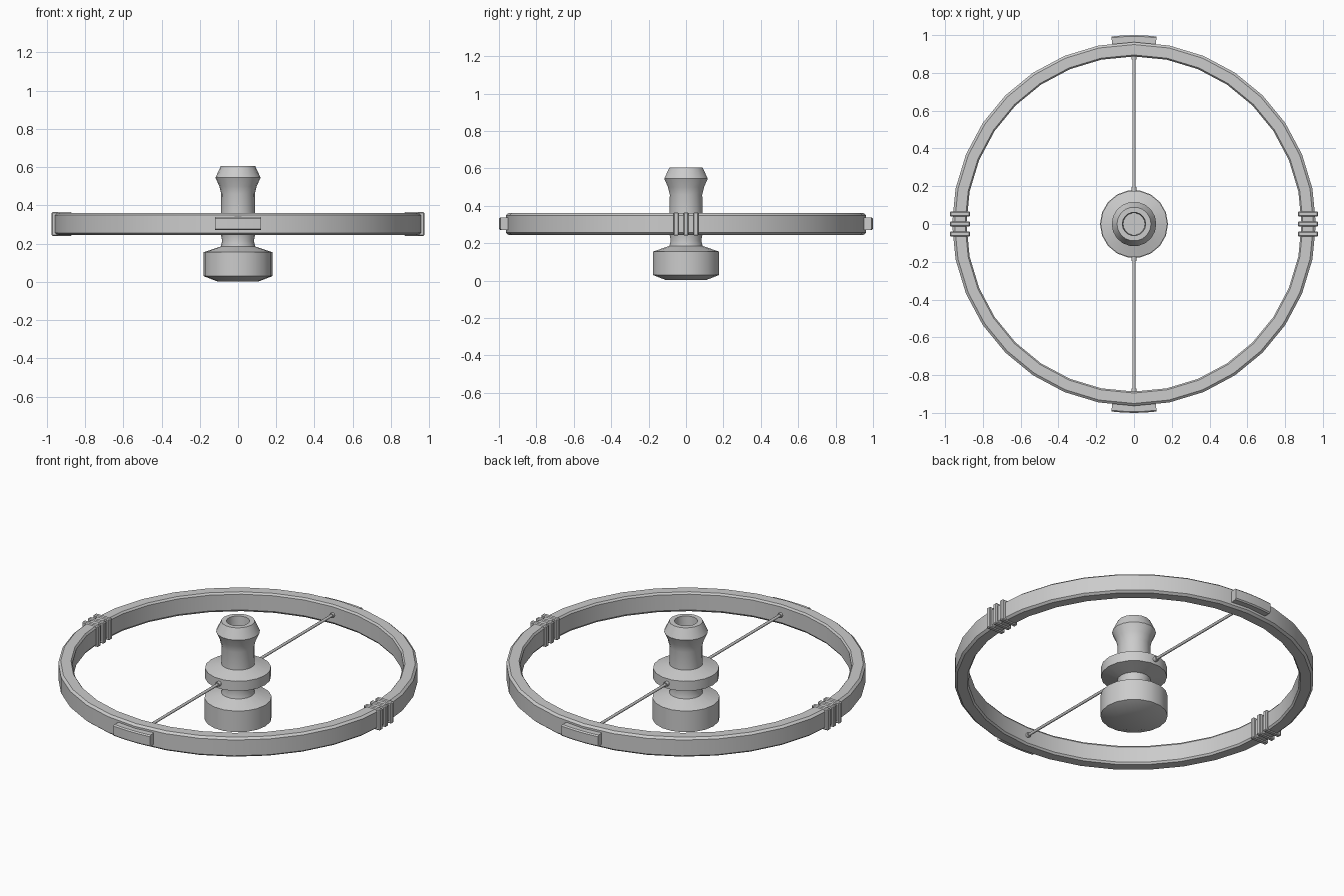
import bpy, bmesh
from math import cos, sin, pi, radians

if "Cube" in bpy.data.objects:
    bpy.data.objects.remove(bpy.data.objects["Cube"])


def make(name, bm, smooth=None):
    bmesh.ops.remove_doubles(bm, verts=bm.verts, dist=1e-5)
    bmesh.ops.recalc_face_normals(bm, faces=bm.faces)
    me = bpy.data.meshes.new(name)
    bm.to_mesh(me)
    bm.free()
    ob = bpy.data.objects.new(name, me)
    bpy.context.collection.objects.link(ob)
    if smooth:
        bpy.ops.object.select_all(action='DESELECT')
        ob.select_set(True)
        bpy.context.view_layer.objects.active = ob
        bpy.ops.object.shade_smooth_by_angle(angle=radians(smooth))
    return ob


def lathe(name, profile, sides, closed=False):
    bm = bmesh.new()
    rings = [[bm.verts.new((r * cos(2 * pi * i / sides), r * sin(2 * pi * i / sides), z))
              for i in range(sides)] for r, z in profile]
    pairs = list(zip(rings, rings[1:]))
    if closed:
        pairs.append((rings[-1], rings[0]))
    else:
        bm.faces.new(rings[0])
        bm.faces.new(rings[-1])
    for a, b in pairs:
        for i in range(sides):
            j = (i + 1) % sides
            bm.faces.new((a[i], a[j], b[j], b[i]))
    return make(name, bm, 25)


# Outer hoop, with small chamfers on its edges
lathe("hoop", [(0.895, 0.245), (0.95, 0.245), (0.963, 0.256), (0.963, 0.349),
               (0.95, 0.36), (0.895, 0.36), (0.887, 0.349), (0.887, 0.256)], 32, True)

# Central spindle: base weight, neck, flange, flared mouth with a recess
lathe("spindle", [(0.11, 0.003), (0.18, 0.03), (0.18, 0.155), (0.09, 0.185),
                  (0.083, 0.215), (0.09, 0.25), (0.177, 0.272), (0.177, 0.33),
                  (0.09, 0.355), (0.088, 0.46), (0.098, 0.50), (0.118, 0.545),
                  (0.09, 0.605), (0.062, 0.605), (0.058, 0.54)], 18)


def rod(name, y0, y1, r):
    bm = bmesh.new()
    bmesh.ops.create_cone(bm, cap_ends=True, segments=8, radius1=r, radius2=r, depth=abs(y1 - y0))
    for v in bm.verts:
        x, y, z = v.co
        v.co = (x, z + (y0 + y1) / 2, y + 0.302)
    make(name, bm, 50)


def curved_tab(name, s):
    # Arc-shaped block following the hoop
    bm = bmesh.new()
    n = 4
    sections = []
    for i in range(n + 1):
        a = radians(90 * s - 6.9 + 13.8 * i / n)
        sections.append([bm.verts.new((r * cos(a), r * sin(a), z))
                         for r, z in ((0.945, 0.27), (0.993, 0.27), (1.0, 0.277),
                                      (1.0, 0.331), (0.993, 0.338), (0.945, 0.338))])
    for a, b in zip(sections, sections[1:]):
        for k in range(6):
            m = (k + 1) % 6
            bm.faces.new((a[k], a[m], b[m], b[k]))
    bm.faces.new(sections[0])
    bm.faces.new(sections[-1])
    make(name, bm, 25)


def rib(name, s, y):
    # Square collar standing slightly proud of the hoop
    bm = bmesh.new()
    bmesh.ops.create_cube(bm, size=1)
    for v in bm.verts:
        v.co = (s * 0.922 + v.co.x * 0.106, y + v.co.y * 0.028, 0.3025 + v.co.z * 0.125)
    bmesh.ops.bevel(bm, geom=bm.edges[:], offset=0.005, segments=1, affect='EDGES')
    make(name, bm)


for s, side in ((-1, "front"), (1, "back")):
    rod(side + "_spoke", s * 0.16, s * 0.9, 0.008)
    rod(side + "_spoke_inner_socket", s * 0.165, s * 0.195, 0.014)
    rod(side + "_spoke_outer_socket", s * 0.872, s * 0.895, 0.014)
    curved_tab(side + "_tab", s)

for s, side in ((-1, "left"), (1, "right")):
    for k in (-1, 0, 1):
        rib(f"{side}_rib_{k + 2}", s, k * 0.053)
